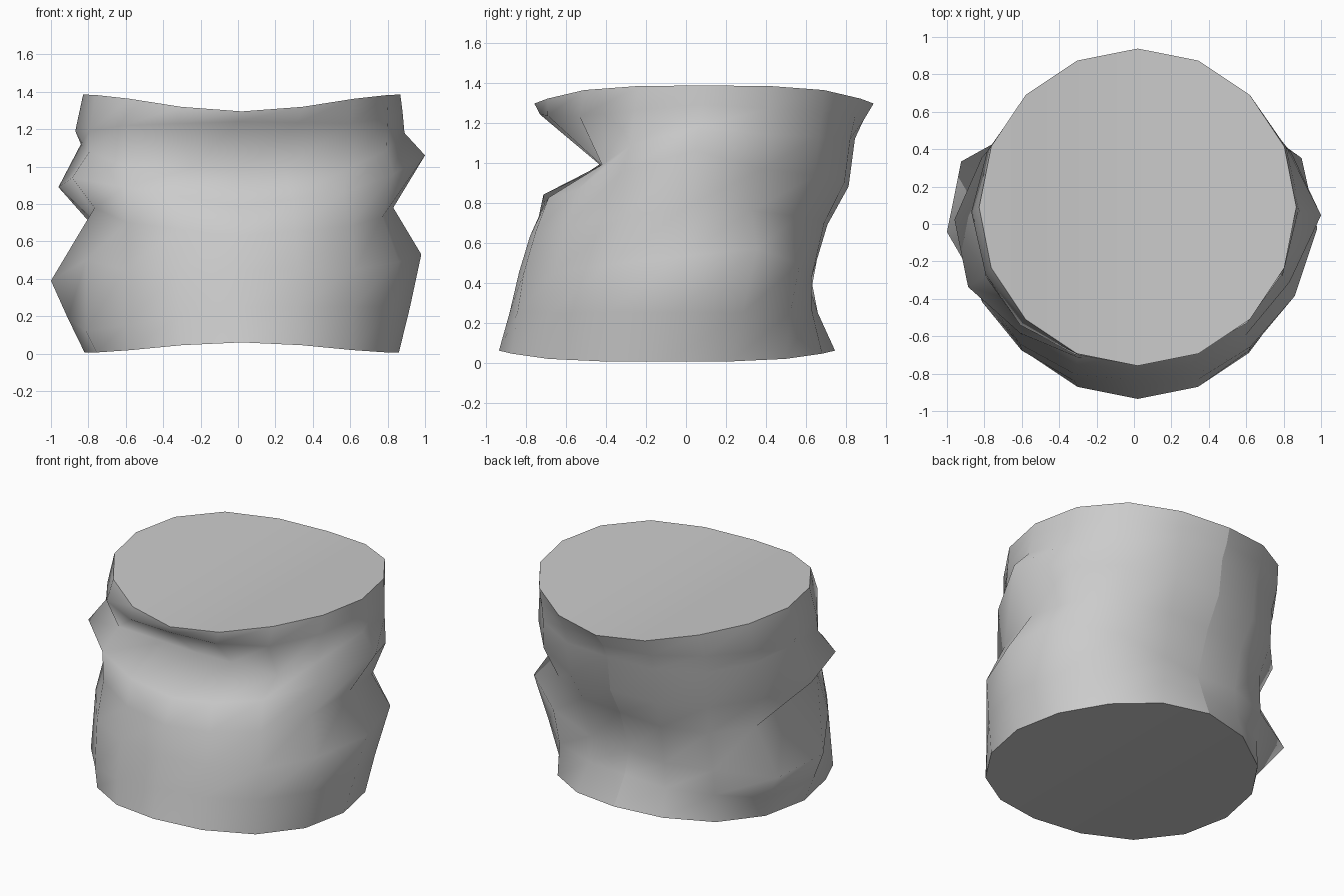
import bpy
import bmesh
from math import cos, sin, radians

SIDES = 16

cube = bpy.data.objects.get("Cube")
if cube:
    bpy.data.objects.remove(cube)


def make_material(name, colour):
    mat = bpy.data.materials.new(name)
    mat.use_nodes = True
    mat.diffuse_color = colour
    mat.node_tree.nodes["Principled BSDF"].inputs["Base Color"].default_value = colour
    return mat


# Fold profiles by direction in degrees: (radius, height) in hundredths, for
# low wall, lower ridge, middle crease, upper ridge, upper crease, upper lip
FOLDS = {
    -90: [(82, 25), (80, 45), (77, 63), (72, 79), (46, 98), (80, 124)],
    -45: [(87, 25), (88, 45), (84, 68), (80, 86), (83, 99), (85, 123)],
    0: [(92, 25), (98, 53), (83, 78), (100, 106), (89, 118), (88, 129)],
    22.5: [(90, 25), (97, 57), (84, 76), (91, 97), (89, 114), (88, 127)],
    67.5: [(75, 25), (72, 42), (75, 70), (83, 90), (83, 112), (84, 123)],
    90: [(72, 25), (65, 40), (71, 69), (79, 88), (79, 112), (82, 121)],
    135: [(80, 20), (81, 38), (78, 63), (83, 84), (82, 108), (84, 121)],
    157.5: [(84, 14), (100, 35), (79, 63), (88, 86), (82, 109), (85, 119)],
    180: [(91, 19), (100, 39), (74, 68), (96, 89), (84, 112), (87, 119)],
    202.5: [(88, 12), (88, 50), (83, 78), (96, 94), (86, 108), (86, 119)],
    225: [(85, 15), (86, 45), (84, 70), (86, 89), (85, 100), (86, 122)],
}
FOLDS[270] = FOLDS[-90]
UPPER_CREASE = 4
CREASE_DEPTH = -0.42
HEIGHT = 1.385
BASE_Y, TOP_Y = -0.095, 0.09


def fold_point(angle, row):
    """Blend the two neighbouring profiles around the leaning axis."""
    keys = sorted(FOLDS)
    low = max(k for k in keys[:-1] if k <= angle)
    high = keys[keys.index(low) + 1]
    t = (angle - low) / (high - low)
    (r0, z0), (r1, z1) = FOLDS[low][row], FOLDS[high][row]
    radius = (r0 + (r1 - r0) * t) / 100
    z = (z0 + (z1 - z0) * t) / 100
    x = radius * cos(radians(angle))
    y = BASE_Y + (TOP_Y - BASE_Y) * z / HEIGHT + radius * sin(radians(angle))
    if row == UPPER_CREASE:
        y = max(y, CREASE_DEPTH)     # deep straight pinch across the front
    return x, y, z


def rim_point(angle, radius, cy, z, bend):
    """Round rim whose front and back edges bend up or down."""
    s = sin(radians(angle))
    return 0.02 + radius * cos(radians(angle)), cy + radius * s, z + bend * s ** 4


angles = [-90 + 360 * i / SIDES for i in range(SIDES)]
rows = [[rim_point(a, 0.84, BASE_Y, 0.005, 0.055) for a in angles]]
rows += [[fold_point(a, row) for a in angles] for row in range(6)]
rows += [[rim_point(a, 0.848, TOP_Y, HEIGHT, -0.09) for a in angles]]

# Skin the rows into a wall
bm = bmesh.new()
rings = [[bm.verts.new(p) for p in row] for row in rows]
for lower, upper in zip(rings, rings[1:]):
    for i in range(SIDES):
        j = (i + 1) % SIDES
        bm.faces.new((lower[i], lower[j], upper[j], upper[i]))

# Hollowed end caps made of strips running front to back
back = SIDES // 2
for ring, step in ((rings[0], -1), (rings[-1], 1)):
    for k in range(-back // 2, back // 2):
        strip = (ring[k], ring[k + 1], ring[back - k - 1], ring[back - k])
        bm.faces.new(list(dict.fromkeys(strip))[::step])

# Smooth surfaces with sharp rims and a sharp seam down the back
for face in bm.faces:
    face.smooth = True
for ring in (rings[0], rings[-1]):
    for i in range(SIDES):
        bm.edges.get((ring[i - 1], ring[i])).smooth = False
for lower, upper in zip(rings, rings[1:]):
    bm.edges.get((lower[back], upper[back])).smooth = False

mesh = bpy.data.meshes.new("crumpled_cylinder")
bm.to_mesh(mesh)
bm.free()
mesh.materials.append(make_material("plain grey", (0.6, 0.6, 0.6, 1)))
body = bpy.data.objects.new("crumpled_cylinder", mesh)
bpy.context.collection.objects.link(body)
